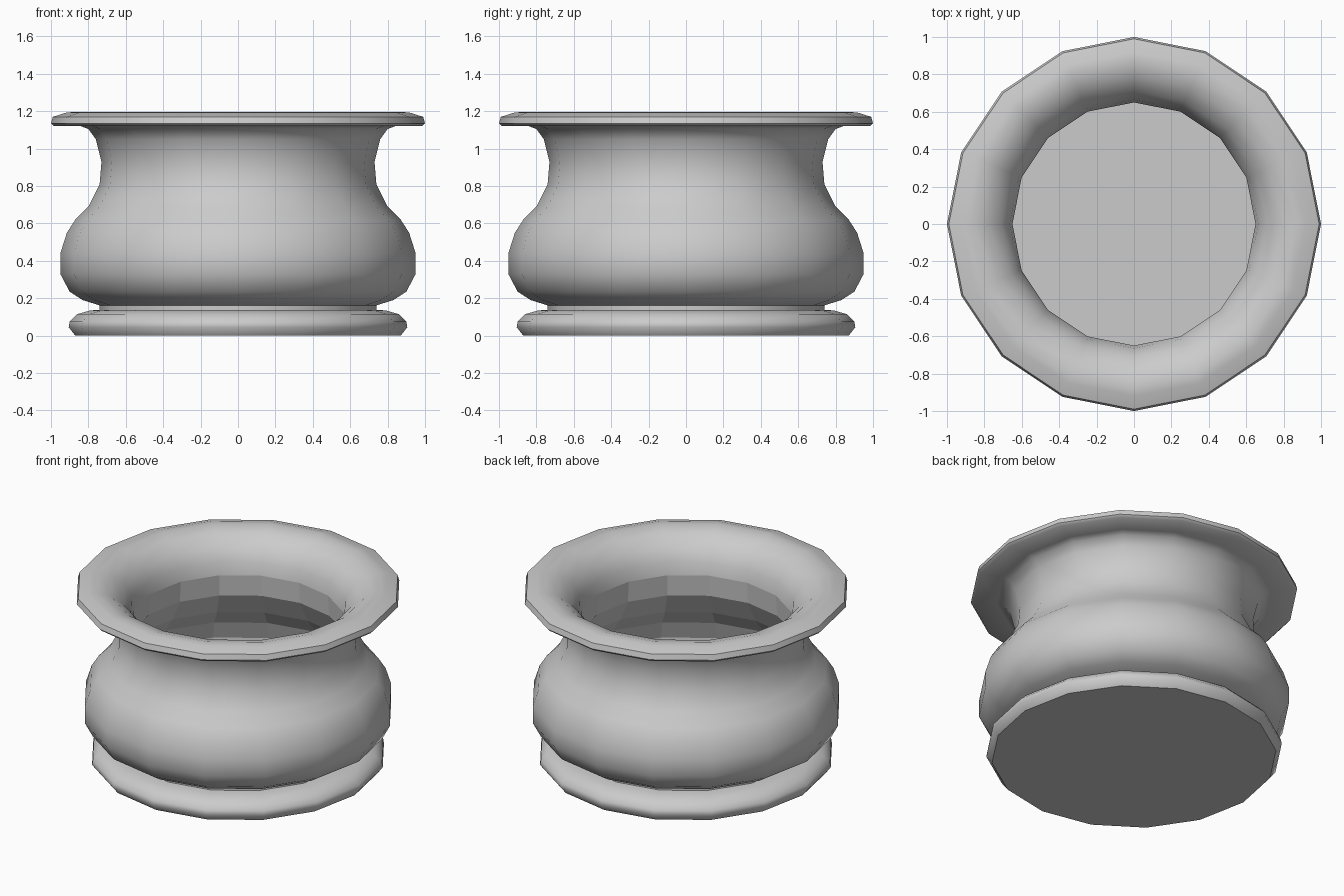
import bpy, bmesh, math

if "Cube" in bpy.data.objects:
    bpy.data.objects.remove(bpy.data.objects["Cube"])

SIDES = 16


def lathe(name, profile, smooth_angle=None, cap_first=False, cap_last=False):
    """Spin an (r, z) profile around z; the profile runs so faces point outward."""
    bm = bmesh.new()
    rings = []
    for r, z in profile:
        rings.append([bm.verts.new((r * math.cos(2 * math.pi * i / SIDES),
                                    r * math.sin(2 * math.pi * i / SIDES), z))
                      for i in range(SIDES)])
    for a, b in zip(rings, rings[1:]):
        for i in range(SIDES):
            j = (i + 1) % SIDES
            bm.faces.new((a[i], a[j], b[j], b[i]))
    if cap_first:
        bm.faces.new(rings[0][::-1])
    if cap_last:
        bm.faces.new(rings[-1])
    mesh = bpy.data.meshes.new(name)
    bm.to_mesh(mesh)
    bm.free()
    ob = bpy.data.objects.new(name, mesh)
    bpy.context.collection.objects.link(ob)
    if smooth_angle:
        bpy.ops.object.select_all(action='DESELECT')
        ob.select_set(True)
        bpy.context.view_layer.objects.active = ob
        bpy.ops.object.shade_smooth_by_angle(angle=math.radians(smooth_angle))
    return ob


# Foot, bulging body, neck and flared rim down to the inner lip
lathe("pot_body", [
    (0.87, 0.0), (0.905, 0.045), (0.90, 0.075), (0.86, 0.115), (0.79, 0.135),
    (0.74, 0.138), (0.74, 0.162),
    (0.75, 0.165), (0.83, 0.19), (0.90, 0.235), (0.95, 0.33), (0.95, 0.44),
    (0.915, 0.55), (0.87, 0.62), (0.80, 0.69), (0.74, 0.81), (0.73, 0.93),
    (0.76, 1.05), (0.80, 1.105), (0.84, 1.12),
    (0.985, 1.12), (1.0, 1.135), (0.99, 1.17), (0.92, 1.192), (0.87, 1.197),
    (0.79, 1.175), (0.71, 1.11), (0.665, 1.03), (0.65, 0.95)],
    smooth_angle=50, cap_first=True)

# Faceted hollow interior with a flat floor
lathe("pot_interior", [
    (0.65, 0.95), (0.66, 0.81), (0.74, 0.66), (0.83, 0.55),
    (0.87, 0.43), (0.86, 0.34), (0.80, 0.27), (0.70, 0.25)],
    cap_last=True)
